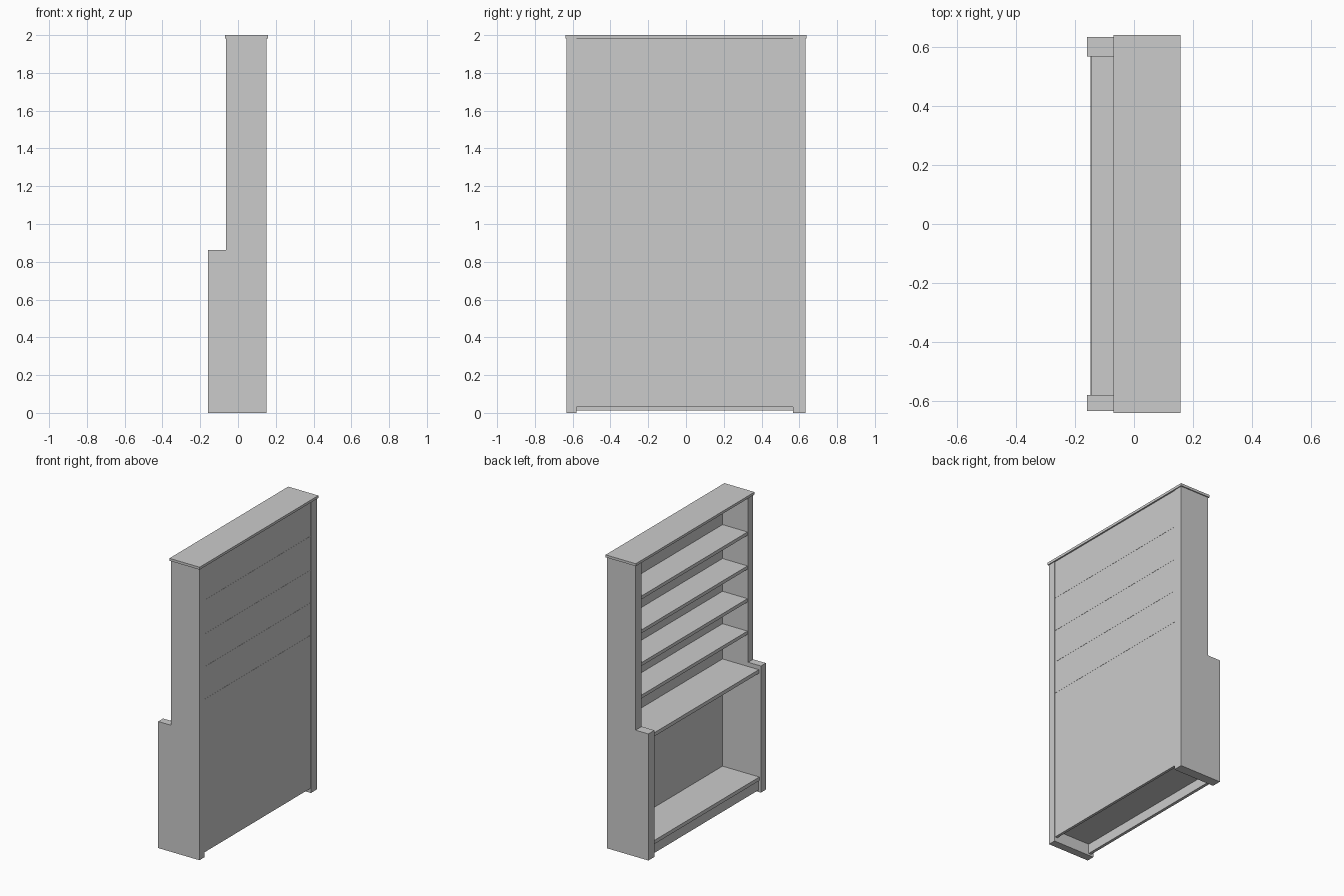
import bpy, bmesh

if "Cube" in bpy.data.objects:
    bpy.data.objects.remove(bpy.data.objects["Cube"])

SIDE_BACK = 0.152
INNER_NEG, INNER_POS, OUTER = -0.579, 0.567, 0.632


def add_object(name, bm):
    bmesh.ops.recalc_face_normals(bm, faces=bm.faces)
    mesh = bpy.data.meshes.new(name)
    bm.to_mesh(mesh)
    bm.free()
    obj = bpy.data.objects.new(name, mesh)
    bpy.context.collection.objects.link(obj)
    return obj


def box(name, x, y, z):
    bm = bmesh.new()
    bmesh.ops.create_cube(bm, size=1)
    for v in bm.verts:
        v.co = [r[0] + (c + 0.5) * (r[1] - r[0]) for c, r in zip(v.co, (x, y, z))]
    return add_object(name, bm)


def extruded_profile(name, profile, y0, y1):
    bm = bmesh.new()
    face = bm.faces.new([bm.verts.new((x, y0, z)) for x, z in profile])
    result = bmesh.ops.extrude_face_region(bm, geom=[face], use_keep_orig=True)
    verts = [g for g in result["geom"] if isinstance(g, bmesh.types.BMVert)]
    bmesh.ops.translate(bm, vec=(0, y1 - y0, 0), verts=verts)
    return add_object(name, bm)


# Stepped side panels
side = [(-0.159, 0), (SIDE_BACK, 0), (SIDE_BACK, 1.983),
        (-0.063, 1.983), (-0.063, 0.862), (-0.159, 0.862)]
extruded_profile("side_panel_left", side, -OUTER, INNER_NEG)
extruded_profile("side_panel_right", side, INNER_POS, OUTER)

# Overhanging top board
box("top_board", (-0.069, 0.158), (-0.639, 0.639), (1.983, 2.0))

span = (INNER_NEG, INNER_POS)

# Back panel
box("back_panel", (0.13, 0.148), span, (0.03, 1.983))

# Deep lower shelf, kick board and counter
box("lower_shelf", (-0.147, 0.14), span, (0.078, 0.103))
box("kick_board", (-0.142, -0.122), span, (0.013, 0.078))
box("counter", (-0.143, 0.148), span, (0.808, 0.833))

# Shallow upper shelves
for i, top in enumerate((1.073, 1.294, 1.517, 1.748)):
    box(f"upper_shelf_{i + 1}", (-0.058, 0.149), span, (top - 0.023, top))
